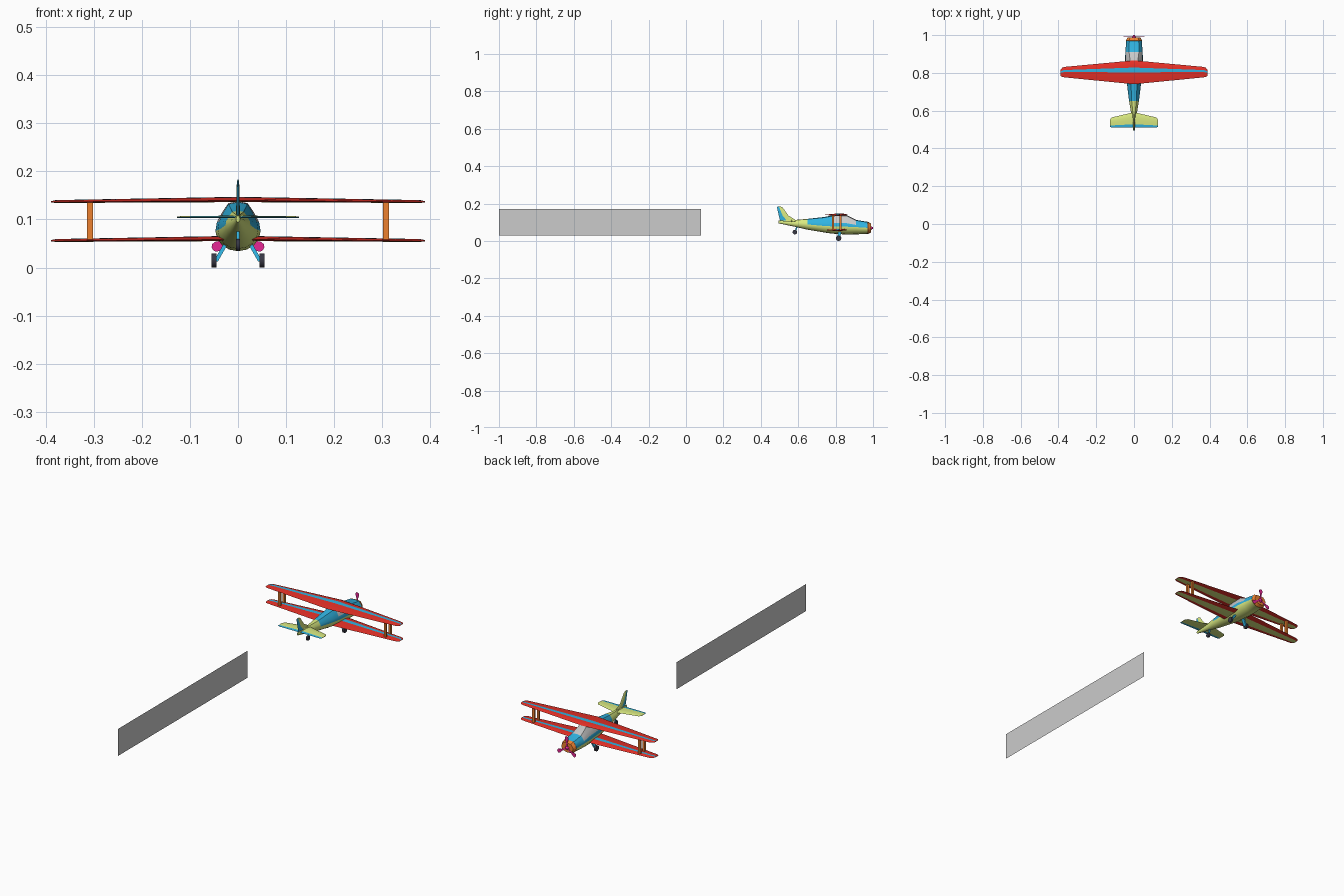
import bpy, bmesh, math
from mathutils import Vector

if "Cube" in bpy.data.objects:
    bpy.data.objects.remove(bpy.data.objects["Cube"])

COLORS = {"red": (0.80, 0.03, 0.02, 1), "blue": (0.03, 0.45, 0.75, 1), "lime": (0.70, 0.82, 0.22, 1),
          "orange": (0.85, 0.22, 0.03, 1), "glass": (0.72, 0.74, 0.75, 1),
          "magenta": (0.80, 0.02, 0.30, 1), "dark": (0.04, 0.04, 0.06, 1)}
MATS = {}
for key, col in COLORS.items():
    MATS[key] = bpy.data.materials.new(key)
    MATS[key].diffuse_color = col
KEYS = list(COLORS)


def finish(name, bm, color=None, smooth=True):
    bmesh.ops.recalc_face_normals(bm, faces=bm.faces[:])
    me = bpy.data.meshes.new(name)
    bm.to_mesh(me)
    bm.free()
    ob = bpy.data.objects.new(name, me)
    bpy.context.collection.objects.link(ob)
    for k in (KEYS if color is None else [color]):
        me.materials.append(MATS[k])
    if smooth:
        bpy.ops.object.select_all(action='DESELECT')
        ob.select_set(True)
        bpy.context.view_layer.objects.active = ob
        bpy.ops.object.shade_smooth_by_angle(angle=math.radians(35))
    return ob


def loft(name, rings, pick):
    """Skin closed rings; pick(station, segment) names the colour of each face."""
    bm = bmesh.new()
    rows = [[bm.verts.new(p) for p in r] for r in rings]
    n = len(rows[0])
    for i in range(len(rows) - 1):
        for j in range(n):
            k = (j + 1) % n
            f = bm.faces.new((rows[i][j], rows[i][k], rows[i + 1][k], rows[i + 1][j]))
            f.material_index = KEYS.index(pick(i, j))
    for i, row in ((0, rows[0]), (len(rows) - 2, rows[-1])):
        bm.faces.new(row).material_index = KEYS.index(pick(i, 0))
    return finish(name, bm)


def prism(name, p, q, size, color):
    """Box bar between two points, size = (x, y) of its cross-section."""
    bm = bmesh.new()
    bmesh.ops.create_cube(bm, size=1)
    for v in bm.verts:
        base = Vector(q if v.co.z > 0 else p)
        v.co = base + Vector((v.co.x * size[0], v.co.y * size[1], 0))
    return finish(name, bm, color, False)


def wheel(name, x, y, z, r, w, color="dark"):
    bm = bmesh.new()
    bmesh.ops.create_cone(bm, cap_ends=True, segments=20, radius1=r, radius2=r, depth=w)
    for v in bm.verts:
        v.co = Vector((v.co.z + x, v.co.x + y, v.co.y + z))
    return finish(name, bm, color)


# Fuselage: y, half width, bottom, widest z, top, half width of roof
STATIONS = [(0.495, .004, .094, .100, .108, .002), (0.59, .016, .074, .092, .113, .006),
            (0.65, .026, .060, .088, .118, .012), (0.74, .037, .045, .080, .128, .016),
            (0.78, .042, .039, .078, .136, .020), (0.86, .047, .034, .076, .138, .020),
            (0.91, .046, .035, .074, .112, .026), (0.97, .041, .038, .070, .102, .025),
            (0.972, .042, .037, .070, .103, .026), (0.988, .034, .045, .069, .094, .021)]


def section(y, w, zb, zm, zt, t):
    half = [(w * math.sin(a), zm - (zm - zb) * math.cos(a))
            for a in (math.pi / 8 * i for i in range(5))]
    half += [(w + (t - w) * u, zm + (zt - zm) * v)
             for u, v in ((.12, .3), (.55, .65), (1, .93))] + [(0, zt)]
    return [(x, y, z) for x, z in half] + [(-x, y, z) for x, z in half[-2:0:-1]]


def body_color(i, j):
    j = min(j, 15 - j)
    if i >= 7:
        return "orange"
    if j < 4 or i < 2:
        return "lime"
    return "glass" if i in (4, 5) and j > 4 else "blue"


loft("fuselage", [section(*s) for s in STATIONS], body_color)

# Airfoil as (chord fraction, height fraction), top then underside
AIRFOIL = [(0, 0), (.1, .65), (.3, 1), (.5, .9), (.78, .5), (1, .05),
           (.78, -.25), (.5, -.35), (.3, -.38), (.1, -.3)]


def wing_color(i, j):
    return "blue" if j == 2 else "lime" if j in (6, 7) else "red"


# Wings: x, leading y, trailing y, height, drop
PLAN = [(0, .866, .740, .008, 0), (.365, .832, .776, .0045, -.003),
        (.38, .828, .778, .004, -.003), (.389, .815, .785, .002, -.003)]
FULL = [(-x, *r) for x, *r in PLAN[:0:-1]] + PLAN
for name, z0 in (("upper_wing", .139), ("lower_wing", .058)):
    loft(name, [[(x, a + (b - a) * c, z0 + d + h * t) for c, h in AIRFOIL]
                for x, a, b, t, d in FULL], wing_color)


def tail_color(i, j):
    return "blue" if j in (4, 5) else "lime"


# Tailplane and fin with blue control surfaces
TAIL = [(0, .592, .510, .004), (.118, .564, .510, .003), (.127, .552, .514, .0015)]
TAIL = [(-x, *r) for x, *r in TAIL[:0:-1]] + TAIL
loft("tailplane", [[(x, a + (b - a) * c, .104 + h * t) for c, h in AIRFOIL]
                   for x, a, b, t in TAIL], tail_color)
FIN = [(.092, .600, .505, .004), (.115, .582, .501, .004), (.135, .548, .496, .0035),
       (.177, .518, .487, .0025), (.183, .508, .488, .001)]
SYM = [(0, 0), (.15, .8), (.4, 1), (.6, .8), (1, 0), (.6, -.8), (.4, -1), (.15, -.8)]
loft("fin", [[(h * t, a + (b - a) * c, z) for c, h in SYM] for z, a, b, t in FIN],
     lambda i, j: "blue" if j in (3, 4) else "lime")

# Wing struts and landing gear, mirrored
for s, side in ((-1, "left"), (1, "right")):
    for y, pos in ((.787, "rear"), (.825, "front")):
        prism(f"{side}_{pos}_strut", (s * .308, y, .058), (s * .308, y, .137), (.012, .011), "orange")
    prism(f"{side}_gear_leg", (s * .046, .816, .013), (s * .024, .822, .052), (.009, .016), "blue")
    wheel(f"{side}_wheel", s * .050, .816, .0145, .0145, .010)
prism("tail_wheel_leg", (0, .584, .047), (0, .594, .080), (.007, .008), "blue")
wheel("tail_wheel", 0, .582, .047, .012, .009)

# Three-bladed propeller
HUB = Vector((0, .991, .069))
BLADE = [(0, .003), (.03, .004), (.042, .008), (.050, .0105), (.057, .009), (.061, .004)]
for n in range(3):
    a = math.pi / 2 + n * math.tau / 3
    out, across = Vector((math.cos(a), 0, math.sin(a))), Vector((-math.sin(a), 0, math.cos(a)))
    outline = [(r, w) for r, w in BLADE] + [(r, -w) for r, w in BLADE[::-1]]
    bm = bmesh.new()
    face = bm.faces.new([bm.verts.new(HUB + out * r + across * w) for r, w in outline])
    ext = bmesh.ops.extrude_face_region(bm, geom=[face])
    for v in ext["geom"]:
        if isinstance(v, bmesh.types.BMVert):
            v.co.y += .002
    finish(f"propeller_blade_{n + 1}", bm, "magenta", False)
bm = bmesh.new()
bmesh.ops.create_cone(bm, cap_ends=True, segments=20, radius1=.012, radius2=.004, depth=.014)
for v in bm.verts:
    v.co = Vector((v.co.x, v.co.z + .993, v.co.y + .069))
finish("spinner", bm, "magenta")

# Towed banner: a thin sheet without thickness
bm = bmesh.new()
bm.faces.new([bm.verts.new((0, y, z)) for y, z in ((-1, .03), (.08, .03), (.08, .172), (-1, .172))])
me = bpy.data.meshes.new("banner")
bm.to_mesh(me)
bm.free()
bpy.context.collection.objects.link(bpy.data.objects.new("banner", me))

for m in bpy.data.materials:
    if m.users and not m.is_grease_pencil:
        m.use_nodes = True
        m.node_tree.nodes["Principled BSDF"].inputs["Base Color"].default_value = m.diffuse_color
